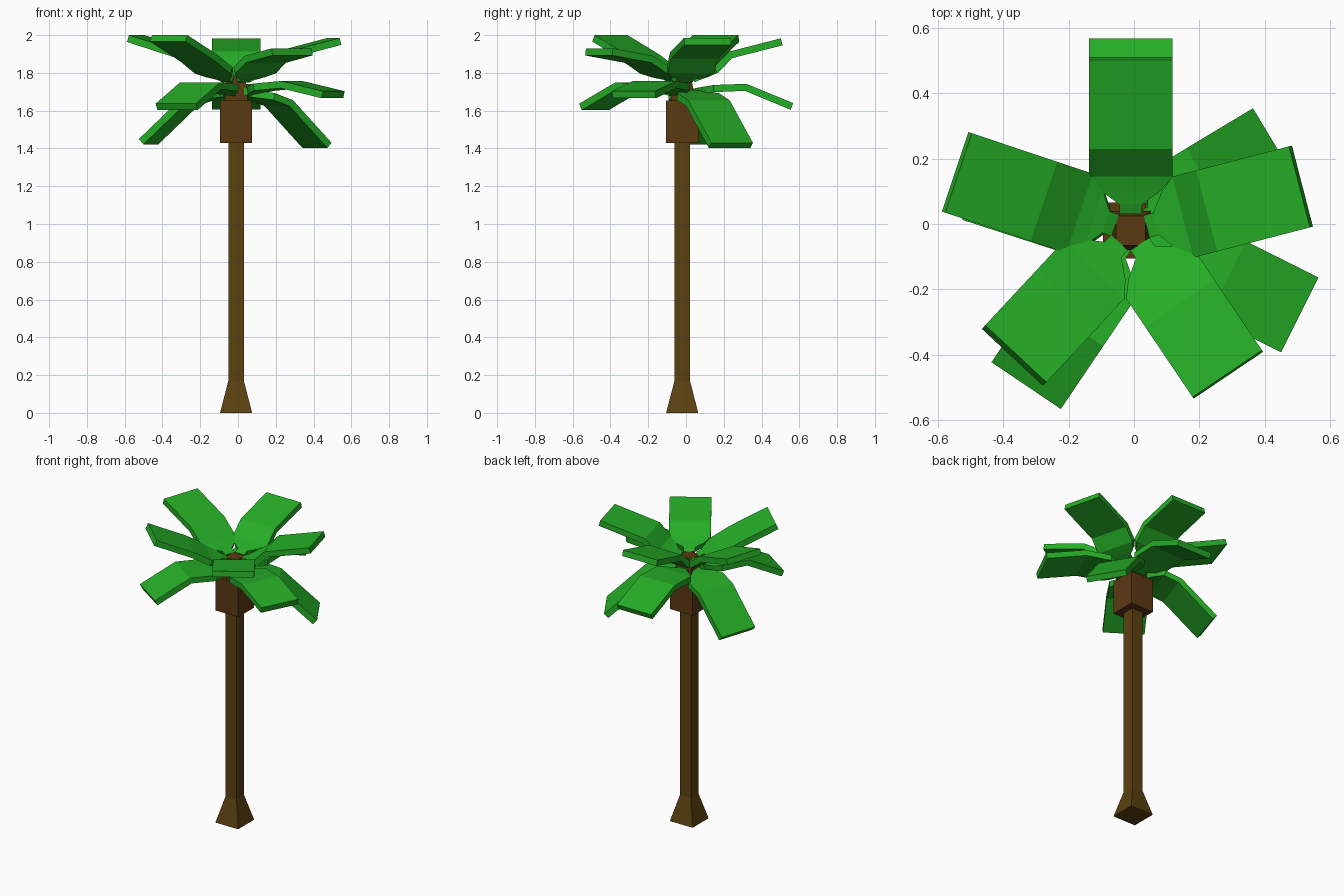
import bpy, bmesh, math
from mathutils import Vector

cube = bpy.data.objects.get("Cube")
if cube:
    bpy.data.objects.remove(cube)

CENTRE = Vector((-0.01, -0.02, 0))


def material(name, rgb):
    mat = bpy.data.materials.new(name)
    mat.use_nodes = True
    colour = (*rgb, 1)
    mat.diffuse_color = colour
    mat.node_tree.nodes["Principled BSDF"].inputs["Base Color"].default_value = colour
    return mat


bark = material("bark brown", (0.105, 0.052, 0.005))
crown_brown = material("crown brown", (0.105, 0.041, 0.006))
leaf_green = material("leaf green", (0.0185, 0.42, 0.0195))


def loft(name, rings, mat):
    """Join equal-sized rings of points into a closed solid with flat faces."""
    bm = bmesh.new()
    loops = [[bm.verts.new(p) for p in ring] for ring in rings]
    for a, b in zip(loops, loops[1:]):
        for i in range(len(a)):
            j = (i + 1) % len(a)
            bm.faces.new((a[i], a[j], b[j], b[i]))
    bm.faces.new(loops[0])
    bm.faces.new(loops[-1])
    bmesh.ops.recalc_face_normals(bm, faces=bm.faces)
    mesh = bpy.data.meshes.new(name)
    bm.to_mesh(mesh)
    bm.free()
    mesh.materials.append(mat)
    obj = bpy.data.objects.new(name, mesh)
    bpy.context.collection.objects.link(obj)
    return obj


def square_column(name, profile, mat):
    """Square column from (half width, height) pairs."""
    corners = ((-1, -1), (1, -1), (1, 1), (-1, 1))
    loft(name, [[CENTRE + Vector((x * w, y * w, z)) for x, y in corners]
                for w, z in profile], mat)


def frond(name, angle, tip, fold, base, flare, thickness=0.038):
    """Bent plank leaf: narrow stem, quick flare, one fold, square tip."""
    a = math.radians(angle)
    out = Vector((math.cos(a), math.sin(a), 0))
    side = Vector((-out.y, out.x, 0))
    # Stations along the leaf: distance, top height, half width
    stations = [(0.05, base, 0.035), (0.08, base + (flare - base) * 0.3, 0.035),
                (0.12, base + (flare - base) * 0.6, 0.09),
                (0.165, flare, 0.128), (*fold, 0.128), (*tip, 0.128)]
    rings = []
    for i, (r, z, w) in enumerate(stations):
        before, after = stations[max(i - 1, 0)], stations[min(i + 1, len(stations) - 1)]
        slope = Vector((after[0] - before[0], after[1] - before[1])).normalized()
        top = CENTRE + out * r + Vector((0, 0, z))
        drop = (out * slope.y - Vector((0, 0, slope.x))) * thickness
        rings.append([top - side * w, top + side * w,
                      top + side * w + drop, top - side * w + drop])
    loft(name, rings, leaf_green)


# Trunk with a flared foot
square_column("trunk", [(0.085, 0), (0.041, 0.17), (0.041, 1.44)], bark)

# Crown block and the smaller core that holds the leaves
square_column("crown_block", [(0.085, 1.43), (0.085, 1.655)], crown_brown)
square_column("crown_core", [(0.06, 1.65), (0.06, 1.71), (0.045, 1.785)], crown_brown)

# Upper leaves: angle, tip, fold
upper = [
    (90, (0.522, 1.983), (0.25, 1.913)),
    (161.5, (0.555, 2.0), (0.28, 1.915)),
    (227, (0.515, 2.0), (0.28, 1.895)),
    (304, (0.528, 1.93), (0.27, 1.89)),
    (14.5, (0.533, 1.985), (0.24, 1.91)),
]
for i, (angle, tip, fold) in enumerate(upper, 1):
    frond(f"upper_leaf_{i}", angle, tip, fold, 1.785, 1.83)

# Lower leaves, drooping outward
lower = [
    (90, (0.588, 1.64), (0.34, 1.742)),
    (162, (0.5, 1.45), (0.27, 1.66)),
    (236, (0.572, 1.637), (0.34, 1.75)),
    (333.5, (0.578, 1.703), (0.33, 1.757)),
    (31, (0.513, 1.43), (0.275, 1.655)),
]
for i, (angle, tip, fold) in enumerate(lower, 1):
    frond(f"lower_leaf_{i}", angle, tip, fold, 1.715, (fold[1] + 1.73) / 2)
